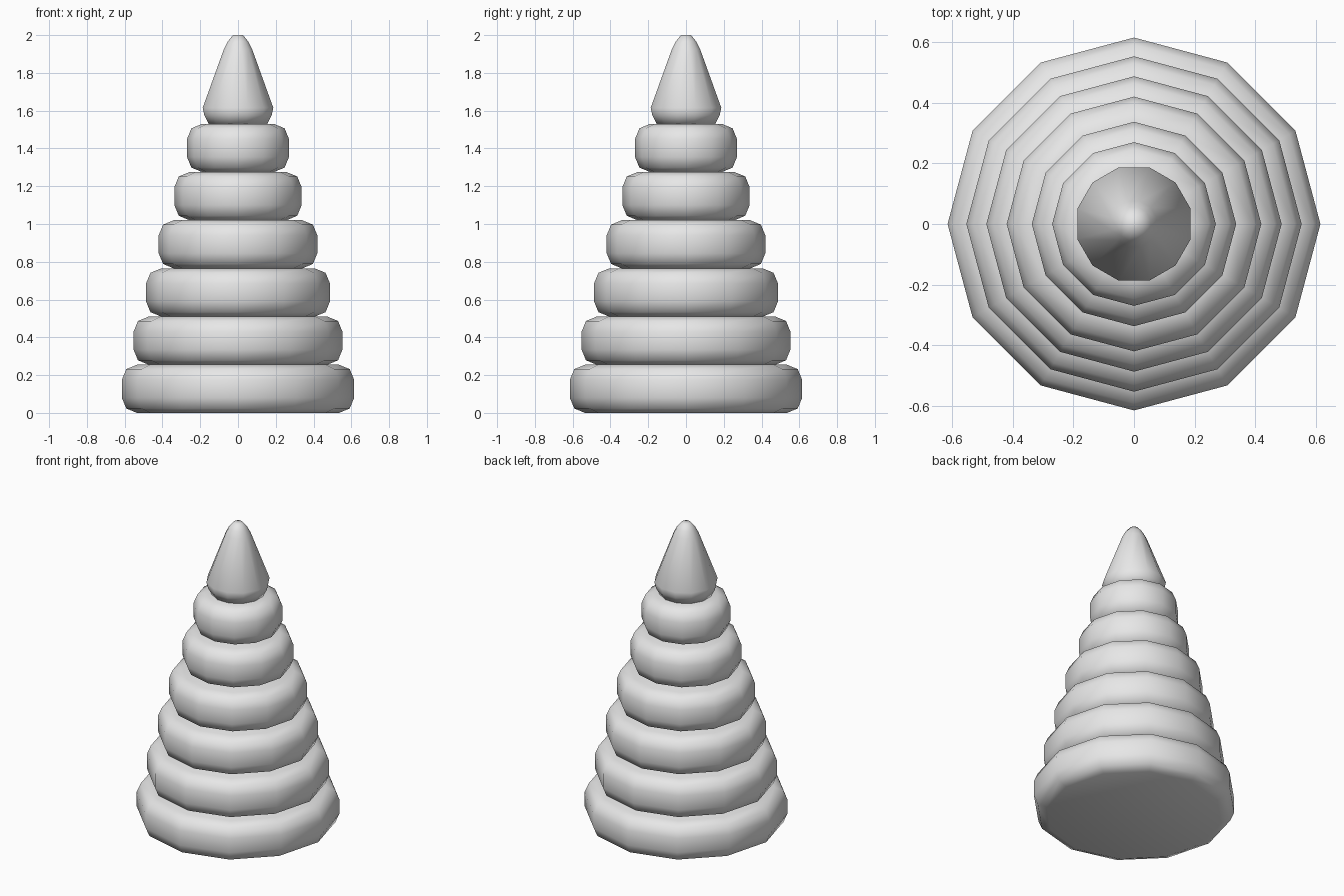
import bpy, bmesh, math

cube = bpy.data.objects.get("Cube")
if cube:
    bpy.data.objects.remove(cube, do_unlink=True)

SIDES = 12
RING_HEIGHT = 0.255
BEVEL = 0.08

grey = bpy.data.materials.new("light_grey")
grey.use_nodes = True
grey.diffuse_color = (0.8, 0.8, 0.8, 1)
grey.node_tree.nodes["Principled BSDF"].inputs["Base Color"].default_value = (0.8, 0.8, 0.8, 1)


def lathe(name, profile, z, turn=0.0):
    """Spin (radius, height) points about z, capped at both ends and smooth shaded."""
    bm = bmesh.new()
    loops = []
    for r, h in profile:
        angles = [turn + math.tau * i / SIDES for i in range(SIDES)]
        loops.append([bm.verts.new((r * math.cos(a), r * math.sin(a), h)) for a in angles])
    for low, high in zip(loops, loops[1:]):
        for i in range(SIDES):
            j = (i + 1) % SIDES
            bm.faces.new((low[i], low[j], high[j], high[i]))
    bm.faces.new(loops[0][::-1])
    bm.faces.new(loops[-1])
    for face in bm.faces:
        face.smooth = True
    mesh = bpy.data.meshes.new(name)
    bm.to_mesh(mesh)
    bm.free()
    mesh.materials.append(grey)
    obj = bpy.data.objects.new(name, mesh)
    obj.location.z = z
    bpy.context.collection.objects.link(obj)
    return obj


def ring_profile(radius):
    """Rounded disc edge: a two-step bevel at the bottom and the top."""
    mid = BEVEL * (1 - math.sqrt(0.5))
    lower = [(radius - BEVEL, 0), (radius - mid, mid), (radius, BEVEL)]
    return lower + [(r, RING_HEIGHT - h) for r, h in reversed(lower)]


# Stacked rings, shrinking upwards
radii = [0.615, 0.553, 0.487, 0.42, 0.337, 0.27]
for n, radius in enumerate(radii):
    lathe(f"ring_{n + 1}", ring_profile(radius), n * RING_HEIGHT)

# Pointed top, turned half a side so that flats face the axes
widen = 1 / math.cos(math.pi / SIDES)
cone = [(0.155, 0), (0.178, 0.045), (0.187, 0.085), (0.075, 0.395), (0.055, 0.435), (0.027, 0.47)]
lathe("cone_top", [(r * widen, h) for r, h in cone], len(radii) * RING_HEIGHT, math.pi / SIDES)
